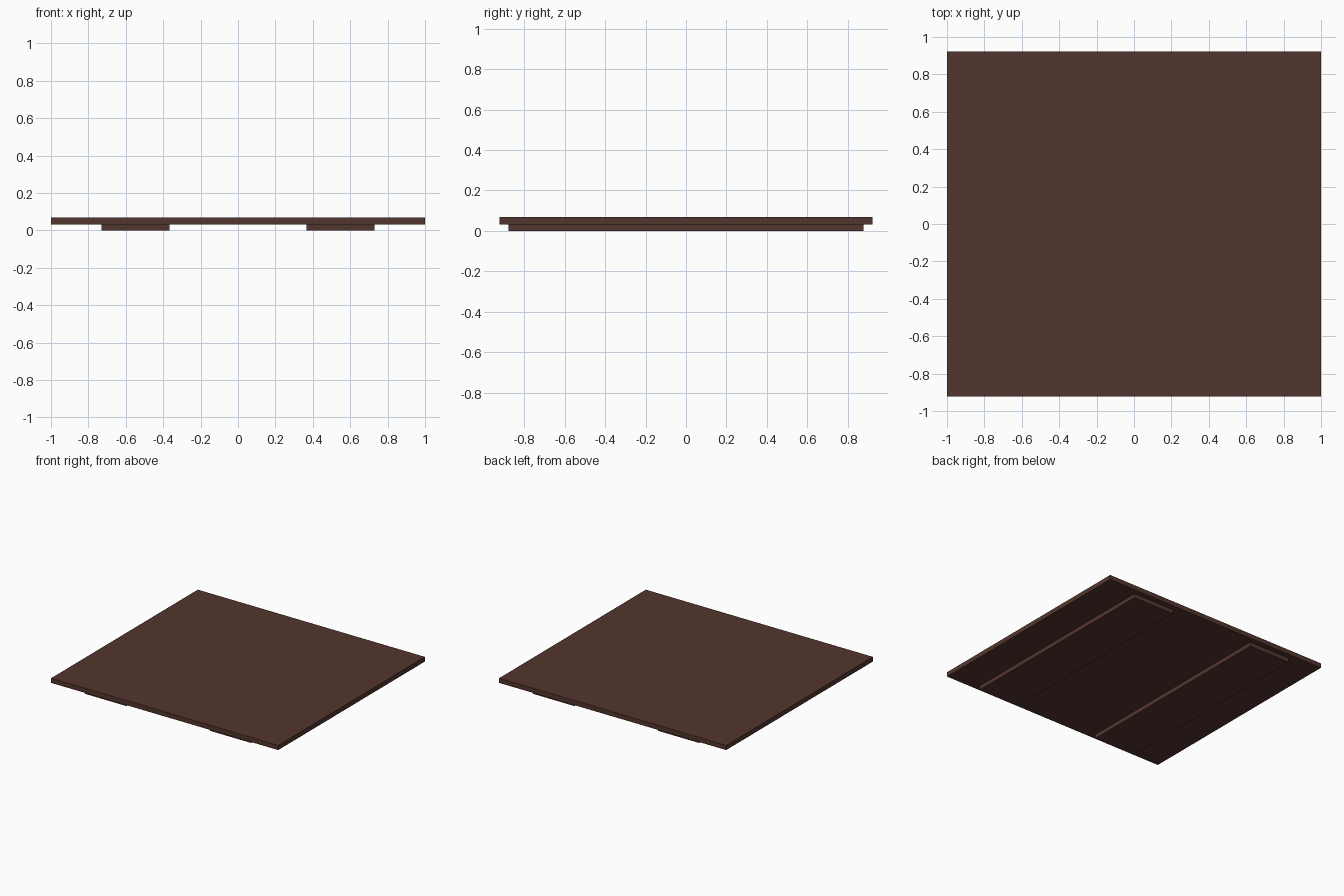
import bpy

if "Cube" in bpy.data.objects:
    bpy.data.objects.remove(bpy.data.objects["Cube"])


def srgb(r, g, b):
    """Convert 0-255 sRGB to a linear RGBA colour."""
    lin = lambda c: c / 12.92 if c <= 0.04045 else ((c + 0.055) / 1.055) ** 2.4
    return (*(lin(c / 255) for c in (r, g, b)), 1)


brown = bpy.data.materials.new("dark_brown")
brown.diffuse_color = srgb(84, 54, 46)
brown.use_nodes = True
brown.node_tree.nodes["Principled BSDF"].inputs["Base Color"].default_value = brown.diffuse_color


def box(name, x, y, z, centre_x=0):
    """Box with full sizes x, y and a (bottom, top) height range."""
    bpy.ops.mesh.primitive_cube_add(size=1, location=(centre_x, 0, sum(z) / 2))
    ob = bpy.context.object
    ob.name = name
    ob.scale = (x, y, z[1] - z[0])
    bpy.ops.object.transform_apply(location=False, rotation=False, scale=True)
    ob.data.materials.append(brown)
    return ob


# Flat top panel
box("top_panel", 2.0, 1.845, (0.033, 0.07))

# Two wide runners under the panel, front to back
for side, sx in (("left", -1), ("right", 1)):
    box(f"{side}_runner", 0.364, 1.755, (0, 0.033), sx * 0.549)
